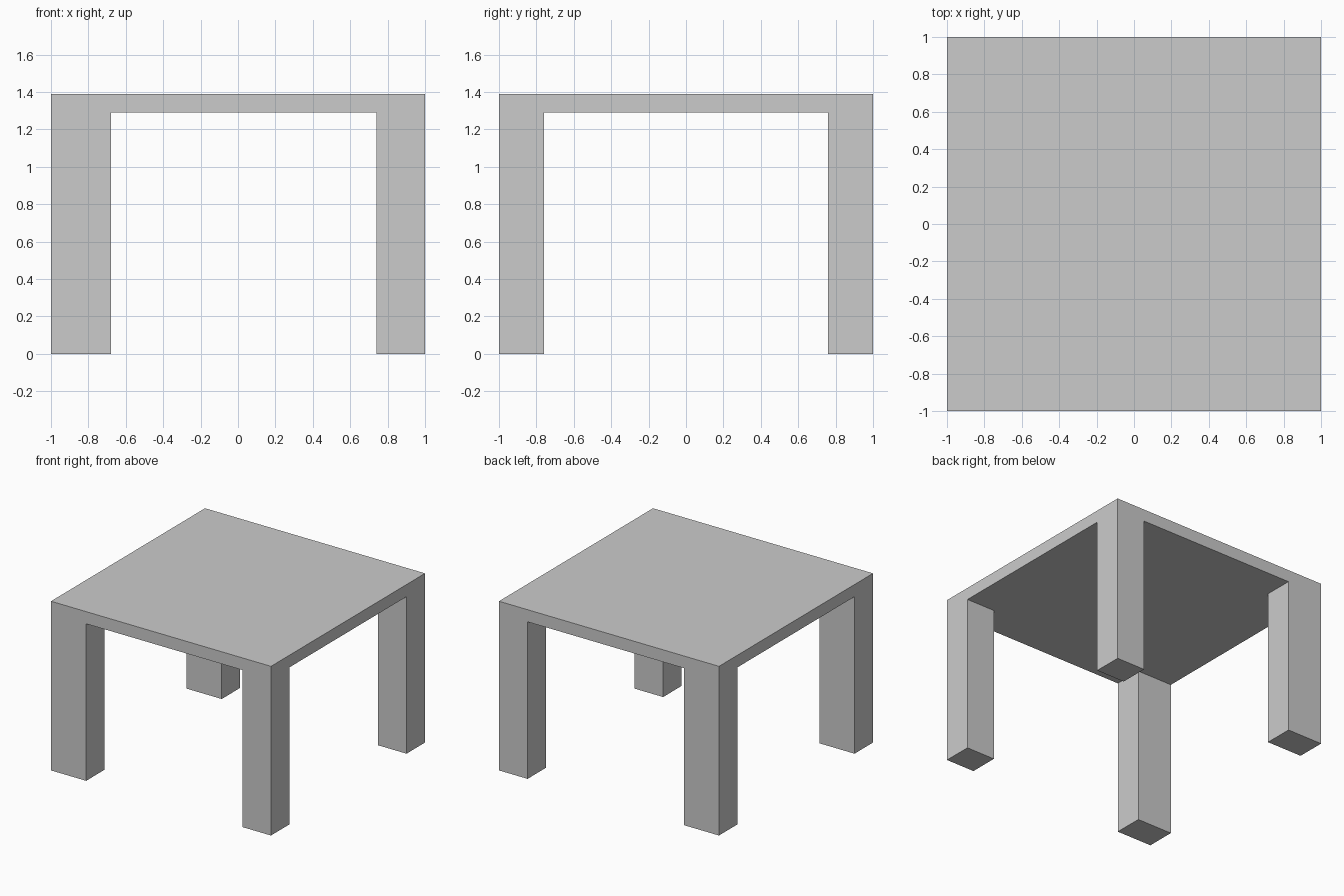
import bpy

if "Cube" in bpy.data.objects:
    bpy.data.objects.remove(bpy.data.objects["Cube"])

HEIGHT, UNDERSIDE = 1.39, 1.29


def box(name, low, high):
    """Add a box spanning two opposite corners."""
    centre = [(a + b) / 2 for a, b in zip(low, high)]
    bpy.ops.mesh.primitive_cube_add(size=1, location=centre)
    obj = bpy.context.object
    obj.name = name
    obj.scale = [b - a for a, b in zip(low, high)]
    bpy.ops.object.transform_apply(location=False, rotation=False, scale=True)
    return obj


# Square table top
box("table_top", (-1, -1, UNDERSIDE), (1, 1, HEIGHT))

# Corner legs, flush with the edges; the left pair is wider than the right pair
for side, x0, x1 in (("left", -1, -0.68), ("right", 0.74, 1)):
    for end, y0, y1 in (("front", -1, -0.76), ("back", 0.76, 1)):
        box(f"{end}_{side}_leg", (x0, y0, 0), (x1, y1, UNDERSIDE))
